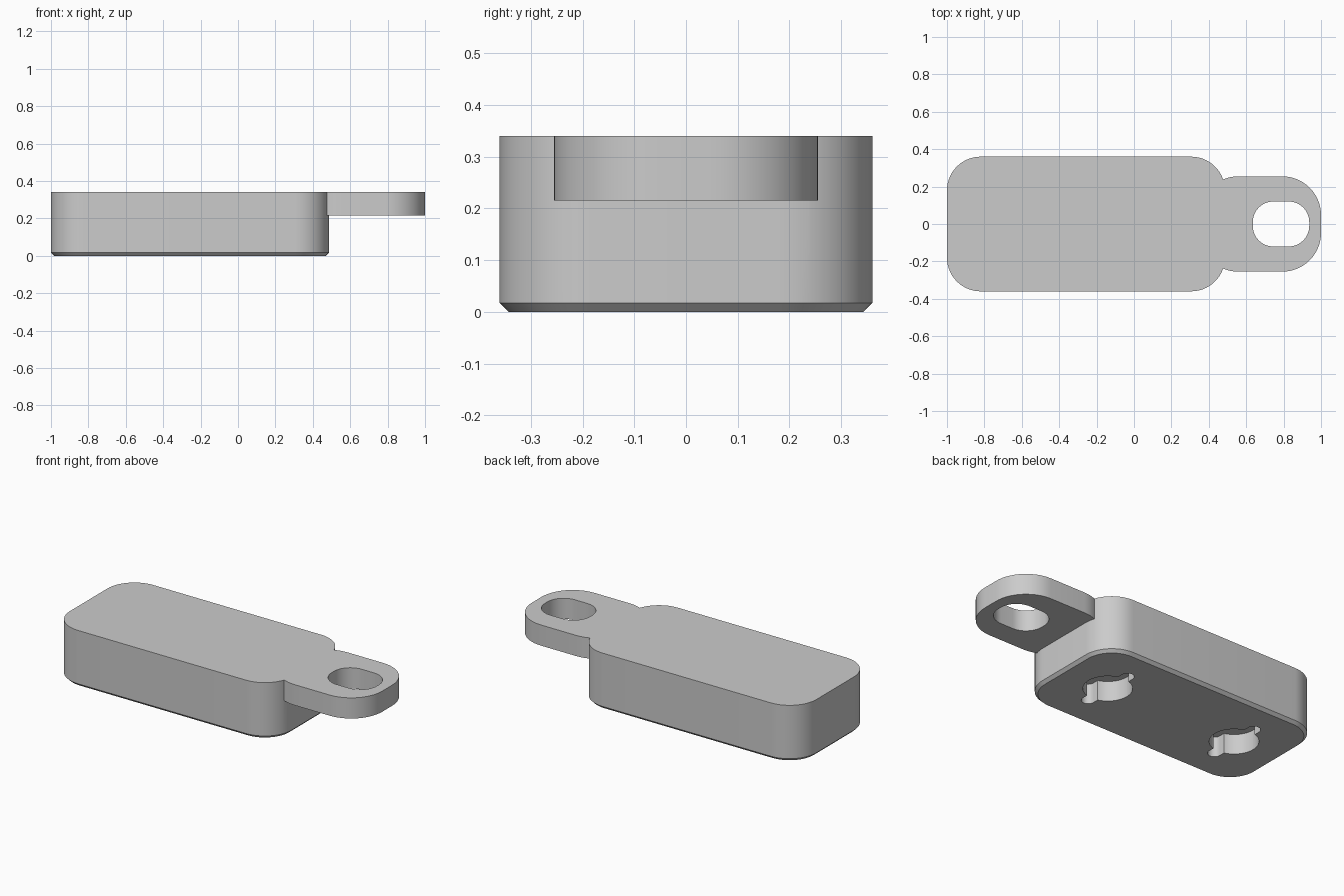
import bpy, bmesh, math

if "Cube" in bpy.data.objects:
    bpy.data.objects.remove(bpy.data.objects["Cube"], do_unlink=True)

grey = bpy.data.materials.new("plain grey")
grey.use_nodes = True
grey.diffuse_color = (0.6, 0.6, 0.6, 1)
grey.node_tree.nodes["Principled BSDF"].inputs["Base Color"].default_value = (0.6, 0.6, 0.6, 1)


def rounded_rect(x0, x1, half_y, r, steps=14):
    """Outline of a rounded rectangle, counter-clockwise."""
    pts = []
    corners = [(x1 - r, half_y - r), (x0 + r, half_y - r),
               (x0 + r, r - half_y), (x1 - r, r - half_y)]
    for quarter, (cx, cy) in enumerate(corners):
        for i in range(steps + 1):
            a = math.pi / 2 * (quarter + i / steps)
            pts.append((cx + r * math.cos(a), cy + r * math.sin(a)))
    return pts


def loft(name, rings):
    """Closed solid through (outline, height) rings, bottom to top."""
    bm = bmesh.new()
    loops = [[bm.verts.new((x, y, z)) for x, y in pts] for pts, z in rings]
    for low, high in zip(loops, loops[1:]):
        n = len(low)
        for i in range(n):
            j = (i + 1) % n
            bm.faces.new((low[i], low[j], high[j], high[i]))
    bm.faces.new(loops[0][::-1])
    bm.faces.new(loops[-1])
    bmesh.ops.remove_doubles(bm, verts=bm.verts, dist=1e-5)
    bmesh.ops.recalc_face_normals(bm, faces=bm.faces)
    mesh = bpy.data.meshes.new(name)
    bm.to_mesh(mesh)
    bm.free()
    mesh.materials.append(grey)
    obj = bpy.data.objects.new(name, mesh)
    bpy.context.collection.objects.link(obj)
    return obj


def combine(target, tool, operation):
    """Apply a boolean and remove the tool."""
    mod = target.modifiers.new(operation, 'BOOLEAN')
    mod.object, mod.operation, mod.solver = tool, operation, 'EXACT'
    bpy.context.view_layer.objects.active = target
    bpy.ops.object.modifier_apply(modifier=mod.name)
    bpy.data.objects.remove(tool, do_unlink=True)


# Main block with a chamfered lower edge
left, right, half, radius, top, chamfer = -1, 0.486, 0.36, 0.18, 0.34, 0.017
base = rounded_rect(left + chamfer, right - chamfer, half - chamfer, radius - chamfer)
outline = rounded_rect(left, right, half, radius)
block = loft("block_with_loop_tab", [(base, 0), (outline, chamfer), (outline, top)])

# Flush tab with a through slot
combine(block, loft("tab", [(rounded_rect(0.35, 1, 0.255, 0.208), z) for z in (0.215, top)]), 'UNION')
combine(block, loft("tab_slot", [(rounded_rect(0.635, 0.937, 0.12, 0.11), z) for z in (0.1, 0.5)]), 'DIFFERENCE')

# Two mounting sockets in the underside, each a round hole with an ear either side
middle = (left + right) / 2
for side in (-1, 1):
    x = middle + side * 0.44
    for name, half_x, half_y, r in (("socket", 0.133, 0.133, 0.1329), ("ears", 0.037, 0.2, 0.0369)):
        ring = rounded_rect(x - half_x, x + half_x, half_y, r)
        combine(block, loft(name, [(ring, z) for z in (-0.1, 0.12)]), 'DIFFERENCE')

# Smooth rounded walls, crisp edges
bpy.ops.object.select_all(action='DESELECT')
block.select_set(True)
bpy.context.view_layer.objects.active = block
bpy.ops.object.shade_smooth_by_angle(angle=math.radians(30))
